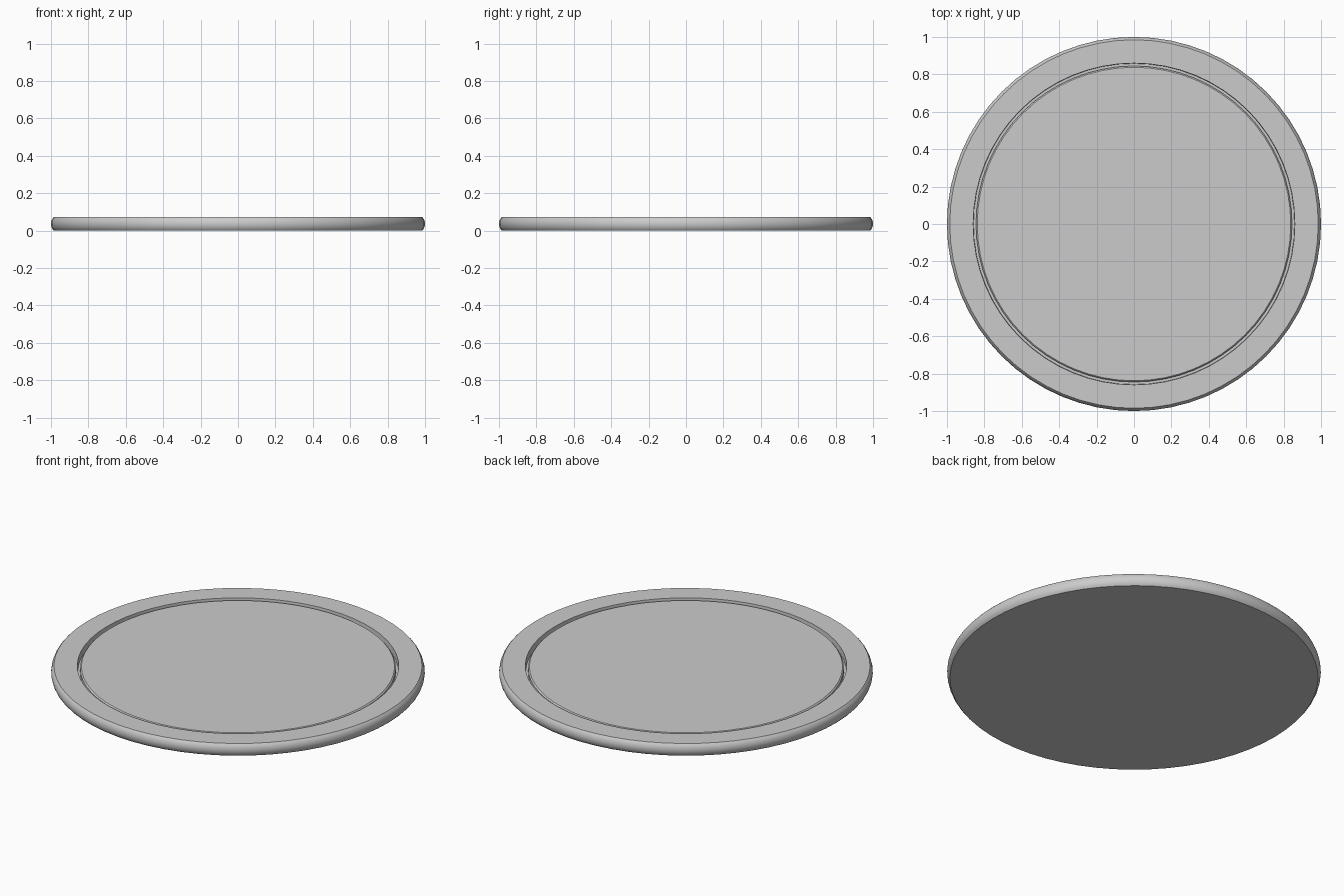
import bpy, bmesh, math

if "Cube" in bpy.data.objects:
    bpy.data.objects.remove(bpy.data.objects["Cube"])

SEGMENTS = 64


def lathe(name, profile):
    """Spin an (r, z) profile around z; ends on the axis close with flat caps."""
    bm = bmesh.new()
    rings = []
    for r, z in profile:
        rings.append([bm.verts.new((r * math.cos(2 * math.pi * i / SEGMENTS),
                                    r * math.sin(2 * math.pi * i / SEGMENTS), z))
                      for i in range(SEGMENTS)])
    for a, b in zip(rings, rings[1:]):
        for i in range(SEGMENTS):
            j = (i + 1) % SEGMENTS
            bm.faces.new((a[i], a[j], b[j], b[i]))
    bm.faces.new(rings[0][::-1])
    bm.faces.new(rings[-1])
    bmesh.ops.recalc_face_normals(bm, faces=bm.faces)
    mesh = bpy.data.meshes.new(name)
    bm.to_mesh(mesh)
    bm.free()
    obj = bpy.data.objects.new(name, mesh)
    bpy.context.collection.objects.link(obj)
    bpy.ops.object.select_all(action='DESELECT')
    obj.select_set(True)
    bpy.context.view_layer.objects.active = obj
    bpy.ops.object.shade_smooth_by_angle(angle=math.radians(35))
    return obj


H = 0.072
# bulging outer edge
edge = [(0.985 + 0.015 * math.sin(math.pi * k / 8) ** 0.7, H * k / 8) for k in range(9)]
# flat rim, narrow groove, slightly lower centre disc
groove = [(0.86, H), (0.858, 0.035), (0.845, 0.035), (0.845, 0.06), (0.838, 0.067)]
lathe("round_plate", edge + groove)
